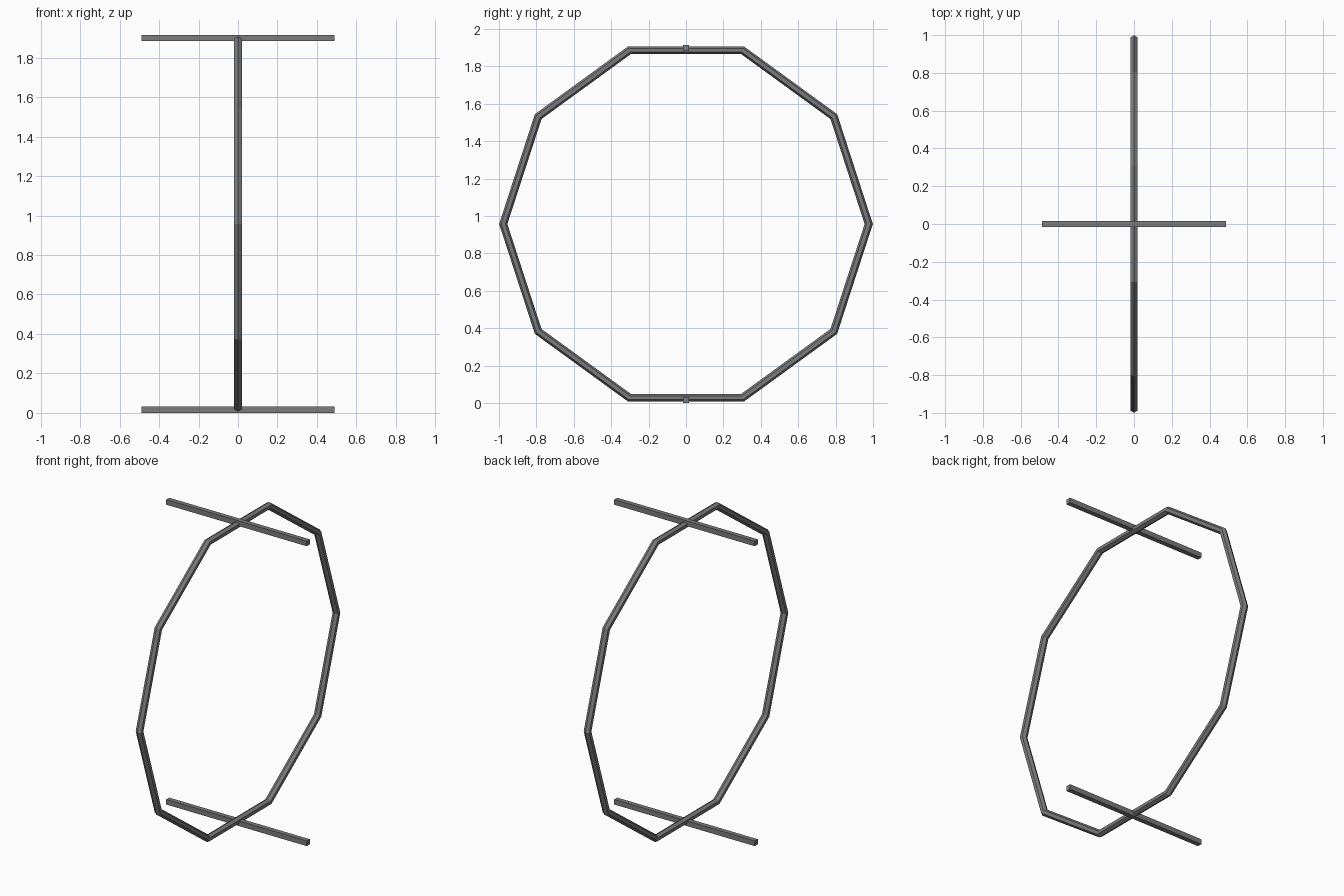
import bpy
from math import cos, sin, pi

if "Cube" in bpy.data.objects:
    bpy.data.objects.remove(bpy.data.objects["Cube"])

CENTRE_Z = 0.957
MAJOR, MINOR = 0.977, 0.022
SIDES, PROFILE = 10, 6

dark = bpy.data.materials.new("dark_grey")
dark.diffuse_color = (0.2, 0.2, 0.2, 1)
dark.use_nodes = True
dark.node_tree.nodes["Principled BSDF"].inputs["Base Color"].default_value = dark.diffuse_color


def add_mesh(name, verts, faces):
    mesh = bpy.data.meshes.new(name)
    mesh.from_pydata(verts, [], faces)
    mesh.materials.append(dark)
    obj = bpy.data.objects.new(name, mesh)
    bpy.context.collection.objects.link(obj)


# Ten-sided hoop standing in the y-z plane, swept from a small hexagon
verts, faces = [], []
for i in range(SIDES):
    a = 2 * pi * i / SIDES
    for j in range(PROFILE):
        b = 2 * pi * j / PROFILE
        r = MAJOR + MINOR * cos(b)
        verts.append((MINOR * sin(b), r * cos(a), CENTRE_Z + r * sin(a)))
        i2, j2 = (i + 1) % SIDES, (j + 1) % PROFILE
        faces.append((i2 * PROFILE + j, i2 * PROFILE + j2,
                      i * PROFILE + j2, i * PROFILE + j))
add_mesh("hoop", verts, faces)

# Square crossbars at the top and bottom of the hoop
for name, z in (("bottom_bar", 0.016), ("top_bar", 1.899)):
    bpy.ops.mesh.primitive_cube_add(size=1, location=(0, 0, z))
    bar = bpy.context.object
    bar.name = name
    bar.scale = (0.976, 0.03, 0.032)
    bpy.ops.object.transform_apply(location=False, rotation=False, scale=True)
    bar.data.materials.append(dark)
